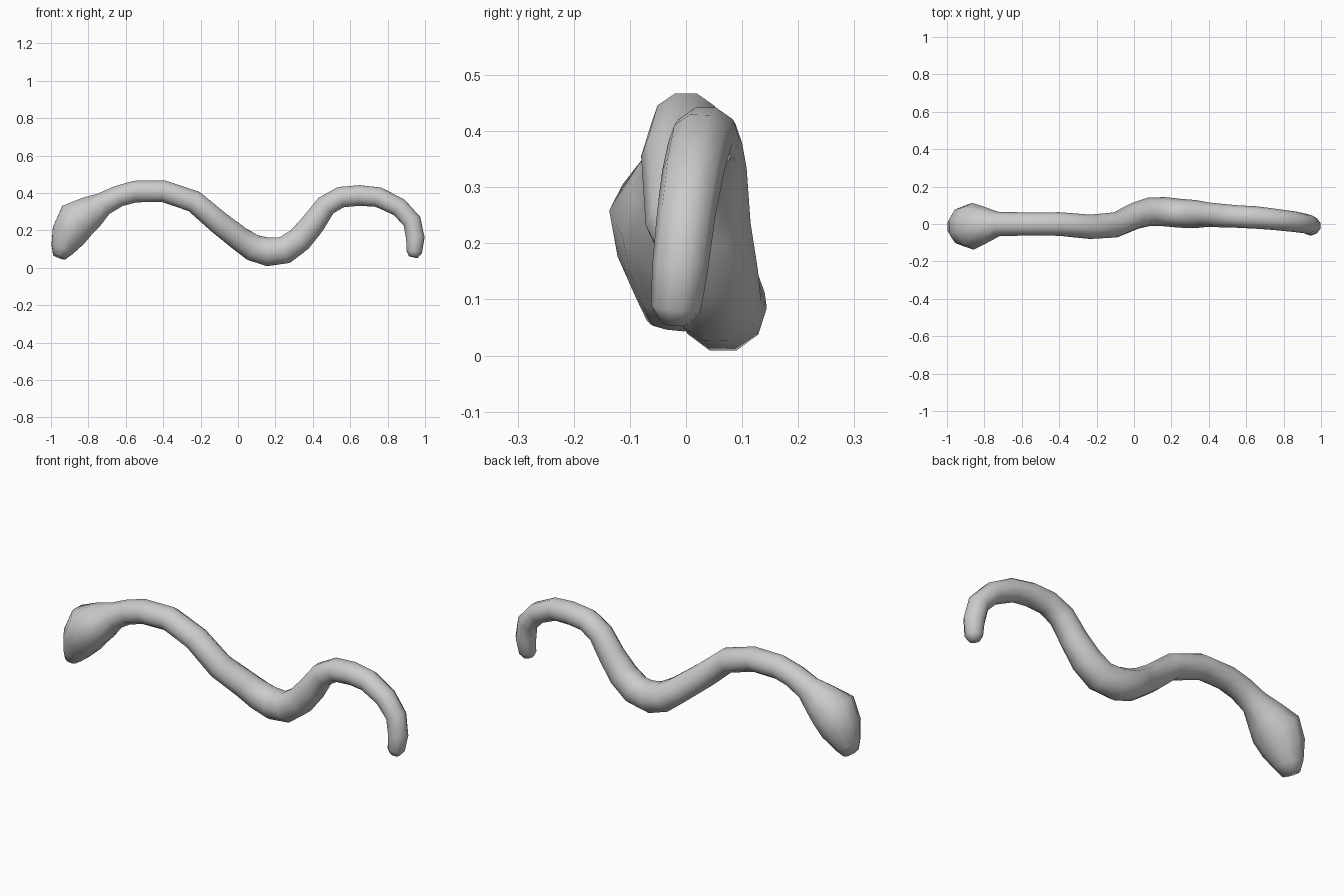
import bpy
import bmesh
import math
from mathutils import Vector

default_cube = bpy.data.objects.get("Cube")
if default_cube:
    bpy.data.objects.remove(default_cube, do_unlink=True)

SIDES = 10

# Cross-sections from snout to tail: centre x, y, z, half width, half thickness
head_sections = [
    (-.957, -.02, .057, .05, .035),
    (-.94, -.015, .1, .075, .065),
    (-.905, -.012, .175, .11, .1),
    (-.86, -.012, .255, .125, .115),
    (-.79, -.005, .295, .095, .095),
]
body_sections = [
    (-.72, 0, .342, .065, .066),
    (-.64, 0, .383, .063, .06),
    (-.55, 0, .408, .062, .061),
    (-.4, 0, .41, .063, .061),
    (-.235, -.015, .355, .065, .062),
    (-.1, -.005, .24, .068, .065),
    (.01, .045, .155, .072, .068),
    (.08, .065, .108, .076, .075),
    (.16, .066, .085, .078, .08),
    (.25, .057, .095, .077, .077),
    (.33, .053, .152, .075, .072),
    (.4, .05, .235, .065, .068),
]
tail_sections = [
    (.47, .045, .333, .063, .06),
    (.55, .04, .378, .06, .059),
    (.65, .035, .387, .06, .058),
    (.75, .025, .378, .057, .056),
    (.86, .012, .325, .055, .053),
    (.93, 0, .25, .052, .052),
    (.948, -.01, .16, .05, .052),
    (.943, -.018, .085, .045, .043),
    (.937, -.02, .058, .025, .025),
]


def make_material(name, colour):
    mat = bpy.data.materials.new(name)
    mat.use_nodes = True
    mat.diffuse_color = colour
    mat.node_tree.nodes["Principled BSDF"].inputs["Base Color"].default_value = colour
    return mat


def add_ring(bm, centre, tangent, half_width, half_thickness):
    """Elliptical ring square to the spine, its width kept close to the y axis."""
    tangent = tangent.normalized()
    side = Vector((0, 1, 0))
    side = (side - tangent * side.dot(tangent)).normalized()
    normal = side.cross(tangent)
    ring = []
    for i in range(SIDES):
        angle = math.tau * i / SIDES
        offset = side * math.cos(angle) * half_width + normal * math.sin(angle) * half_thickness
        ring.append(bm.verts.new(centre + offset))
    return ring


def loft(name, sections, material):
    """Skin a closed tube over the sections."""
    centres = [Vector(s[:3]) for s in sections]
    last = len(centres) - 1
    bm = bmesh.new()
    rings = []
    for i, section in enumerate(sections):
        tangent = centres[min(i + 1, last)] - centres[max(i - 1, 0)]
        rings.append(add_ring(bm, centres[i], tangent, *section[3:]))
    for ring, following in zip(rings, rings[1:]):
        for i in range(SIDES):
            j = (i + 1) % SIDES
            bm.faces.new((ring[i], ring[j], following[j], following[i]))
    bm.faces.new(rings[0])
    bm.faces.new(rings[-1])
    bmesh.ops.recalc_face_normals(bm, faces=bm.faces)
    mesh = bpy.data.meshes.new(name)
    bm.to_mesh(mesh)
    bm.free()
    mesh.materials.append(material)
    mesh.shade_smooth()
    obj = bpy.data.objects.new(name, mesh)
    bpy.context.collection.objects.link(obj)
    return obj


# One continuous skin from head to tail
grey = make_material("light_grey", (.6, .6, .6, 1))
loft("snake_body", head_sections + body_sections + tail_sections, grey)
